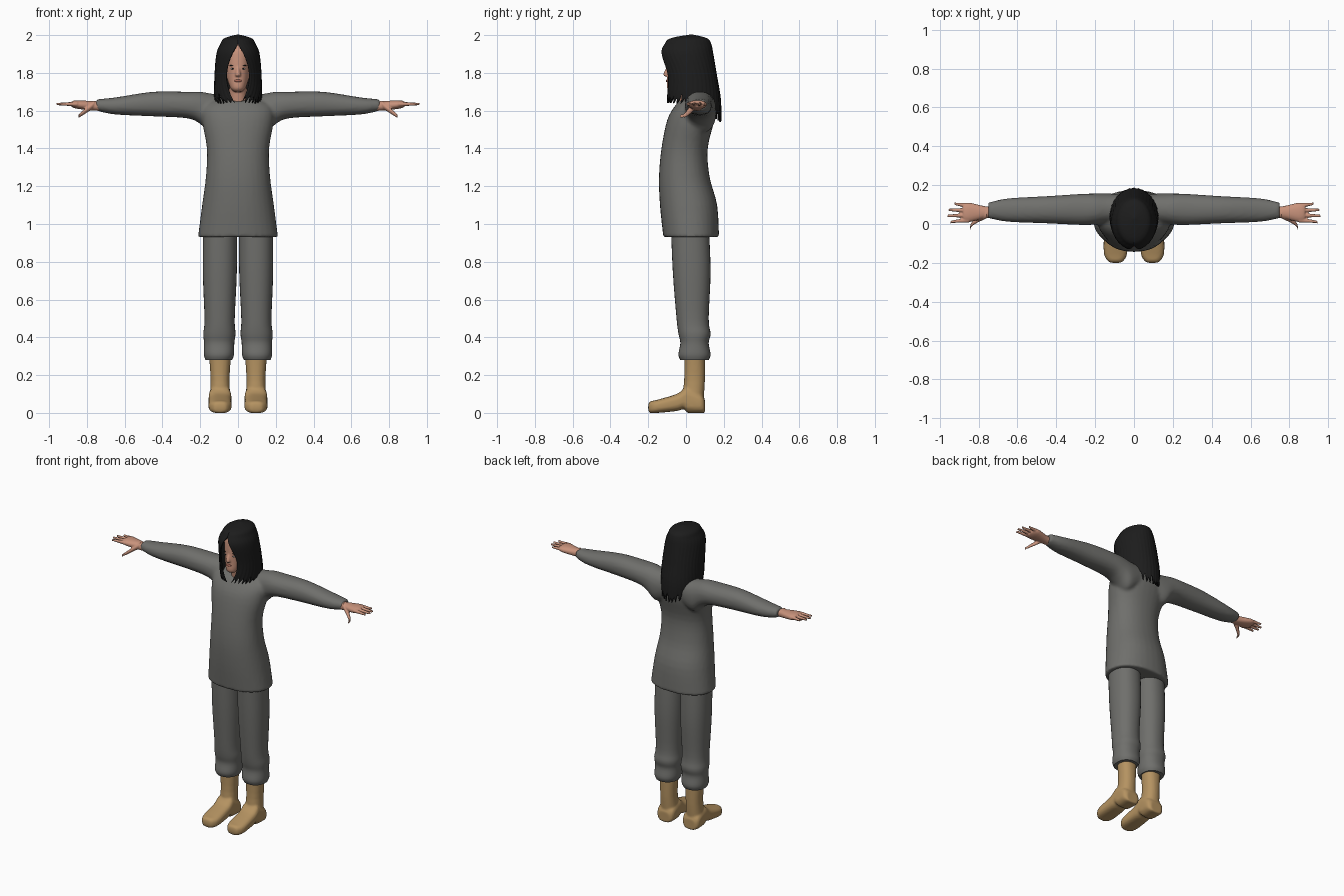
import bpy, bmesh, math, random
from mathutils import Matrix, Vector

random.seed(4)
if "Cube" in bpy.data.objects:
    bpy.data.objects.remove(bpy.data.objects["Cube"])


def material(name, red, green, blue):
    mat = bpy.data.materials.new(name)
    mat.use_nodes = True
    mat.diffuse_color = (red, green, blue, 1)
    mat.node_tree.nodes["Principled BSDF"].inputs["Base Color"].default_value = mat.diffuse_color
    return mat


GREY = material("grey cloth", 0.16, 0.16, 0.15)
SKIN = material("skin", 0.58, 0.29, 0.2)
BLACK = material("black hair", 0.012, 0.012, 0.012)
TAN = material("tan leather", 0.46, 0.29, 0.12)
LIPS = material("lips", 0.4, 0.14, 0.1)
WHITE = material("eye white", 0.5, 0.5, 0.5)


def spline(rows, steps=4):
    """Smooth curve through rows of numbers."""
    rows = [Vector(row) for row in rows]
    padded = [rows[0]] + rows + [rows[-1]]
    result = []
    for before, start, end, after in zip(padded, padded[1:], padded[2:], padded[3:]):
        for step in range(steps):
            t = step / steps
            ease = t * t * (3 - 2 * t)
            pull_in = t * (1 - t) ** 2 * (end - before) / 2
            pull_out = t * t * (1 - t) * (after - start) / 2
            result.append(start.lerp(end, ease) + pull_in - pull_out)
    return result + [rows[-1]]


def loft(bm, rows, axis="z", middle=0, lean=0, tilt=0, power=0.9, sides=32, hollow=()):
    """Skin rounded sections; each row is position, half width, low and high edge."""
    sections = spline(rows)
    last = len(sections) - 1
    rings = []
    for index, (pos, half, low, high) in enumerate(sections + [Vector(row) for row in hollow]):
        along = min(1, index / last)
        ring = []
        for k in range(sides):
            angle = 2 * math.pi * k / sides
            c, s = (math.copysign(abs(f) ** power, f) for f in (math.cos(angle), math.sin(angle)))
            across = middle + lean * along + half * c
            up = (low + high) / 2 + (high - low) / 2 * s
            place = pos + tilt * along ** 8 * s
            point = {"z": (across, up, place), "x": (place, across, up), "y": (across, place, up)}[axis]
            ring.append(bm.verts.new(point))
        rings.append(ring)
    for ring, following in zip(rings, rings[1:]):
        for k in range(sides):
            bm.faces.new((ring[k], ring[k - 1], following[k - 1], following[k]))
    bm.faces.new(rings[0])
    bm.faces.new(rings[-1])


def finish(bm, name, mat, voxel=0, mirror=False):
    """Make the object, optionally fusing overlapping pieces and mirroring it."""
    bmesh.ops.recalc_face_normals(bm, faces=bm.faces)
    mesh = bpy.data.meshes.new(name)
    bm.to_mesh(mesh)
    bm.free()
    for face in mesh.polygons:
        face.use_smooth = True
    mesh.set_sharp_from_angle(angle=math.radians(50))
    mesh.materials.append(mat)
    obj = bpy.data.objects.new(name, mesh)
    bpy.context.collection.objects.link(obj)
    if voxel:
        fuse = obj.modifiers.new("fuse", "REMESH")
        fuse.mode = "VOXEL"
        fuse.voxel_size = voxel
        fuse.use_smooth_shade = True
        soften = obj.modifiers.new("soften", "SMOOTH")
        soften.iterations = 2
    if mirror:
        obj.modifiers.new("mirror", "MIRROR").use_mirror_merge = False
    return obj


def blob(name, mat, location, size, mirror=False, turn=0):
    bm = bmesh.new()
    matrix = Matrix.Translation(location) @ Matrix.Rotation(turn, 4, "Y") @ Matrix.Diagonal((*size, 1))
    bmesh.ops.create_uvsphere(bm, u_segments=16, v_segments=10, radius=1, matrix=matrix)
    finish(bm, name, mat, mirror=mirror)


# Tunic: body with a hollow hem, fused with both sleeves
body = [(1.68, 0.08, -0.03, 0.12), (1.63, 0.18, -0.06, 0.15), (1.55, 0.19, -0.1, 0.15),
        (1.4, 0.165, -0.13, 0.115), (1.25, 0.17, -0.143, 0.125), (1.1, 0.19, -0.138, 0.165),
        (0.93, 0.212, -0.12, 0.175)]
sleeve = [(0.06, 0.07, 1.52, 1.68), (0.14, 0.08, 1.48, 1.69), (0.2, 0.08, 1.53, 1.7),
          (0.27, 0.08, 1.56, 1.7), (0.45, 0.07, 1.57, 1.7), (0.65, 0.06, 1.58, 1.67),
          (0.75, 0.04, 1.6, 1.66)]
bm = bmesh.new()
body_top = body[:3]
loft(bm, body[::-1], tilt=0.03)
for side in (1, -1):
    loft(bm, [(side * row[0], *row[1:]) for row in sleeve], "x", middle=0.08, lean=-0.01)
tunic = finish(bm, "tunic", GREY, voxel=0.011)

# Trouser legs with gathered cuffs
bm = bmesh.new()
loft(bm, [(1, 0.09, -0.08, 0.12), (0.75, 0.09, -0.07, 0.13), (0.5, 0.08, -0.05, 0.12),
          (0.42, 0.085, -0.04, 0.13), (0.37, 0.08, -0.03, 0.12), (0.31, 0.08, -0.04, 0.13),
          (0.28, 0.07, -0.03, 0.12)], middle=0.095, lean=0.007)
finish(bm, "trouser_legs", GREY, mirror=True)

# Boots: shaft fused with a foot that has an arched sole
bm = bmesh.new()
loft(bm, [(0.32, 0.06, -0.01, 0.1), (0.17, 0.05, -0.01, 0.1), (0.03, 0.06, -0.03, 0.09)], middle=0.095)
loft(bm, [(0.1, 0.04, 0, 0.07), (0.08, 0.06, 0, 0.1), (0.01, 0.06, 0, 0.14), (-0.01, 0.06, 0.02, 0.13),
          (-0.05, 0.06, 0.01, 0.1), (-0.15, 0.06, 0, 0.07), (-0.19, 0.04, 0, 0.06),
          (-0.2, 0.02, 0.02, 0.04)], "y", middle=0.095, power=0.7)
finish(bm, "boots", TAN, voxel=0.007, mirror=True)


def digit(bm, start, tip, y, radius, lean=0, drop=0):
    """Tapered finger running outward from the palm."""
    rows = []
    for t in (0, 0.5, 0.9, 1):
        r = radius * (1 - t / 2)
        z = 1.635 - drop * t
        rows.append((start + (tip - start) * t, r, z - r, z + r))
    loft(bm, rows, "x", middle=y, lean=lean, power=1, sides=12)


# Hands: palm, four fingers and a thumb
bm = bmesh.new()
loft(bm, [(0.7, 0.03, 1.6, 1.65), (0.76, 0.03, 1.6, 1.65), (0.85, 0.05, 1.61, 1.655),
          (0.88, 0.04, 1.62, 1.65)], "x", middle=0.06)
for finger, tip in enumerate((0.945, 0.96, 0.955, 0.925)):
    digit(bm, 0.85, tip, 0.02 + 0.025 * finger, 0.013, lean=0.008 * (finger - 1.5))
digit(bm, 0.76, 0.845, 0.05, 0.02, lean=-0.08, drop=0.065)
finish(bm, "hands", SKIN, voxel=0.004, mirror=True)

# Head, neck and nose fused together
bm = bmesh.new()
loft(bm, [(1.7, 0.02, -0.08, -0.03), (1.72, 0.04, -0.1, 0.01), (1.78, 0.06, -0.1, 0.08),
          (1.87, 0.07, -0.1, 0.11), (1.93, 0.07, -0.09, 0.1), (1.96, 0.04, -0.05, 0.08)])
loft(bm, [(1.62, 0.05, -0.03, 0.09), (1.76, 0.045, -0.05, 0.06)])
loft(bm, [(1.78, 0.01, -0.1, -0.08), (1.79, 0.015, -0.12, -0.08), (1.84, 0.005, -0.1, -0.08)])
finish(bm, "head", SKIN, voxel=0.005)

# Facial features
blob("eyes", WHITE, (0.028, -0.09, 1.822), (0.011, 0.006, 0.005), True)
blob("irises", BLACK, (0.028, -0.094, 1.822), (0.004, 0.004, 0.004), True)
blob("eyebrows", BLACK, (0.03, -0.09, 1.84), (0.016, 0.006, 0.003), True, turn=0.1)
blob("lips", LIPS, (0, -0.1, 1.758), (0.02, 0.007, 0.007))

# Long hair: a parted shell with grooves and a ragged lower edge
outline = spline([(2, 0, 0.03, 0.03), (1.98, 0.07, -0.08, 0.11), (1.95, 0.09, -0.11, 0.13),
                  (1.9, 0.11, -0.13, 0.14), (1.78, 0.12, -0.11, 0.16), (1.65, 0.12, -0.1, 0.18),
                  (1.5, 0.1, -0.08, 0.18)], steps=6)


def hair_section(z):
    for upper, lower in zip(outline, outline[1:]):
        if upper[0] >= z >= lower[0]:
            return upper.lerp(lower, (upper[0] - z) / (upper[0] - lower[0]))


columns, levels = 96, 30
bm = bmesh.new()
grid = []
for i in range(columns + 1):
    around = i / columns
    bottom = 1.655 - 0.1 * math.sin(math.pi * around) ** 4
    ragged = random.uniform(-0.01, 0.045) if i % 3 else -0.015
    lock = []
    for j in range(levels + 1):
        down = j / levels
        z = 2 - (2 - bottom) * down ** 1.7 + ragged * down ** 9
        _, width, front, back = hair_section(z)
        opening = max(0, min(1, (1.95 - z) / 0.33))
        part = math.asin(0.5 * abs(math.sin(math.pi * opening)) ** 0.8)
        angle = part + around * 2 * (math.pi - part)
        groove = 1 + 0.014 * down * math.sin(2 * i)
        y = (front + back) / 2 - (back - front) / 2 * math.cos(angle) * groove
        lock.append(bm.verts.new((-width * math.sin(angle) * groove, y, z)))
    grid.append(lock)
for lock, following in zip(grid, grid[1:]):
    for j in range(levels):
        bm.faces.new((lock[j], lock[j + 1], following[j + 1], following[j]))
bmesh.ops.remove_doubles(bm, verts=bm.verts, dist=0.0001)
shell = finish(bm, "hair", BLACK).modifiers.new("thickness", "SOLIDIFY")
shell.thickness = 0.008
shell.offset = 0
